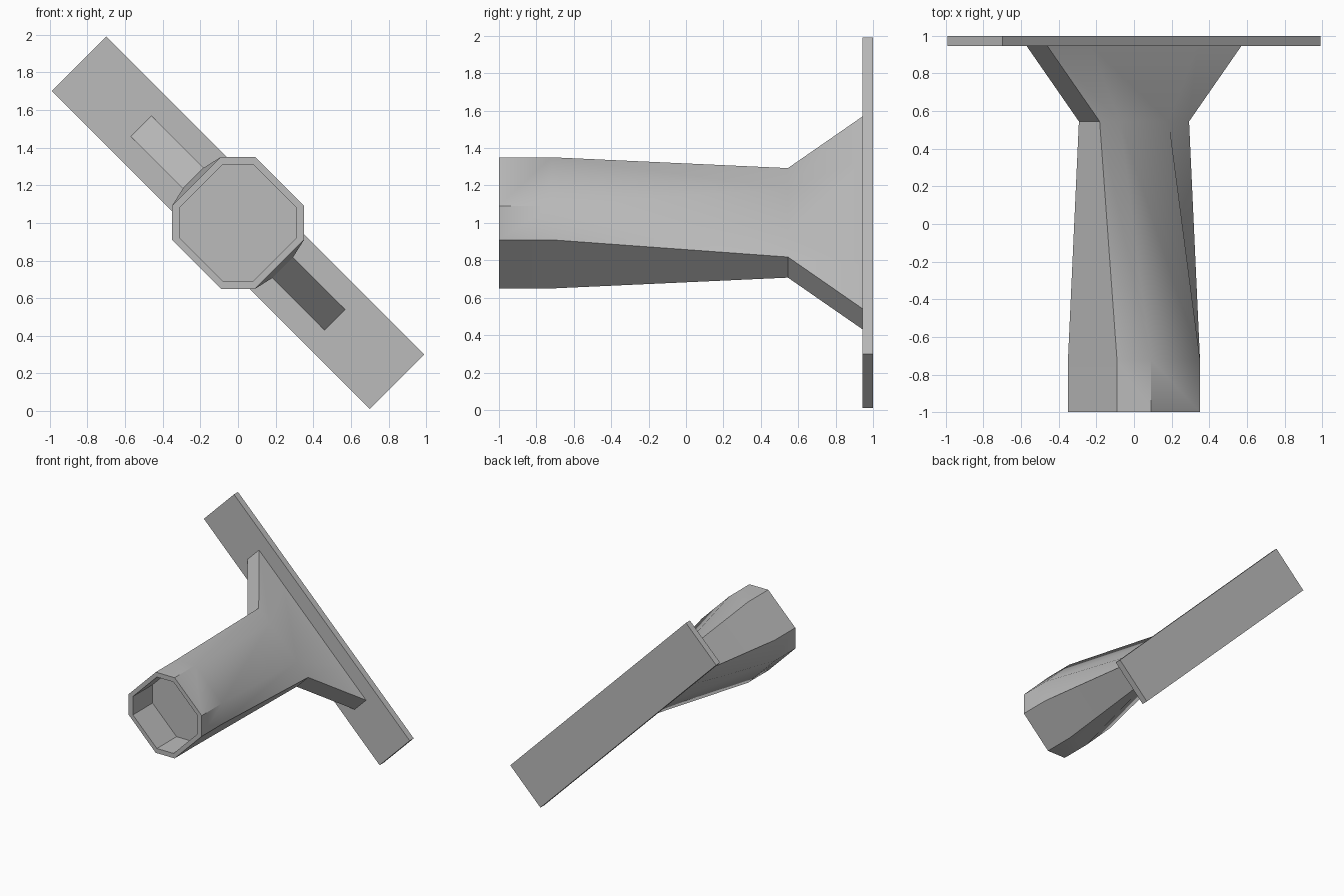
import bpy, bmesh, math

cube = bpy.data.objects.get("Cube")
if cube:
    bpy.data.objects.remove(cube, do_unlink=True)

grey = bpy.data.materials.new("plain_grey")
grey.use_nodes = True
colour = (0.5, 0.5, 0.5, 1)
grey.diffuse_color = colour
grey.node_tree.nodes["Principled BSDF"].inputs["Base Color"].default_value = colour


def finish(name, bm):
    """Turn a bmesh into an object, tilted 45 degrees about the y axis."""
    bmesh.ops.recalc_face_normals(bm, faces=bm.faces)
    mesh = bpy.data.meshes.new(name)
    bm.to_mesh(mesh)
    bm.free()
    mesh.materials.append(grey)
    obj = bpy.data.objects.new(name, mesh)
    bpy.context.collection.objects.link(obj)
    obj.location.z = 1
    obj.rotation_euler.y = math.radians(45)
    return obj


def ring(bm, y, wide, narrow, tall, low):
    """Eight points: corners at (wide, low) and (narrow, tall), mirrored."""
    quarter = [(wide, low), (narrow, tall)]
    points = quarter + [(-x, z) for x, z in reversed(quarter)]
    points += [(-x, -z) for x, z in points]
    return [bm.verts.new((x, y, z)) for x, z in points]


# Body: hollow octagonal mouth, taper to a flat neck, then a wide flare
R, C = 0.312, 0.184
r, c = 0.276, 0.163
bm = bmesh.new()
sections = [
    (-0.73, r, c, r, c),              # floor of the socket
    (-1.0, r, c, r, c),               # inner rim
    (-1.0, R, C, R, C),               # outer rim
    (-0.72, R, C, R, C),              # end of straight mouth
    (0.545, 0.336, C, 0.078, 0.078),  # neck
    (0.945, 0.728, 0.4, 0.078, 0.078),  # flare against the plate
]
rings = [ring(bm, *s) for s in sections]
for a, b in zip(rings, rings[1:]):
    for i in range(8):
        j = (i + 1) % 8
        bm.faces.new((a[i], a[j], b[j], b[i]))
bm.faces.new(rings[0])
bm.faces.new(rings[-1])
body = finish("flared_socket_body", bm)

# Plate: long thin bar behind the flare
bm = bmesh.new()
bmesh.ops.create_cube(bm, size=1)
bmesh.ops.scale(bm, vec=(2.39, 0.055, 0.41), verts=bm.verts)
bmesh.ops.translate(bm, vec=(0, 0.9725, 0), verts=bm.verts)
finish("back_plate", bm)

# Smooth the gentle taper, keep the corners sharp
bpy.ops.object.select_all(action='DESELECT')
body.select_set(True)
bpy.context.view_layer.objects.active = body
bpy.ops.object.shade_smooth_by_angle(angle=math.radians(30))
